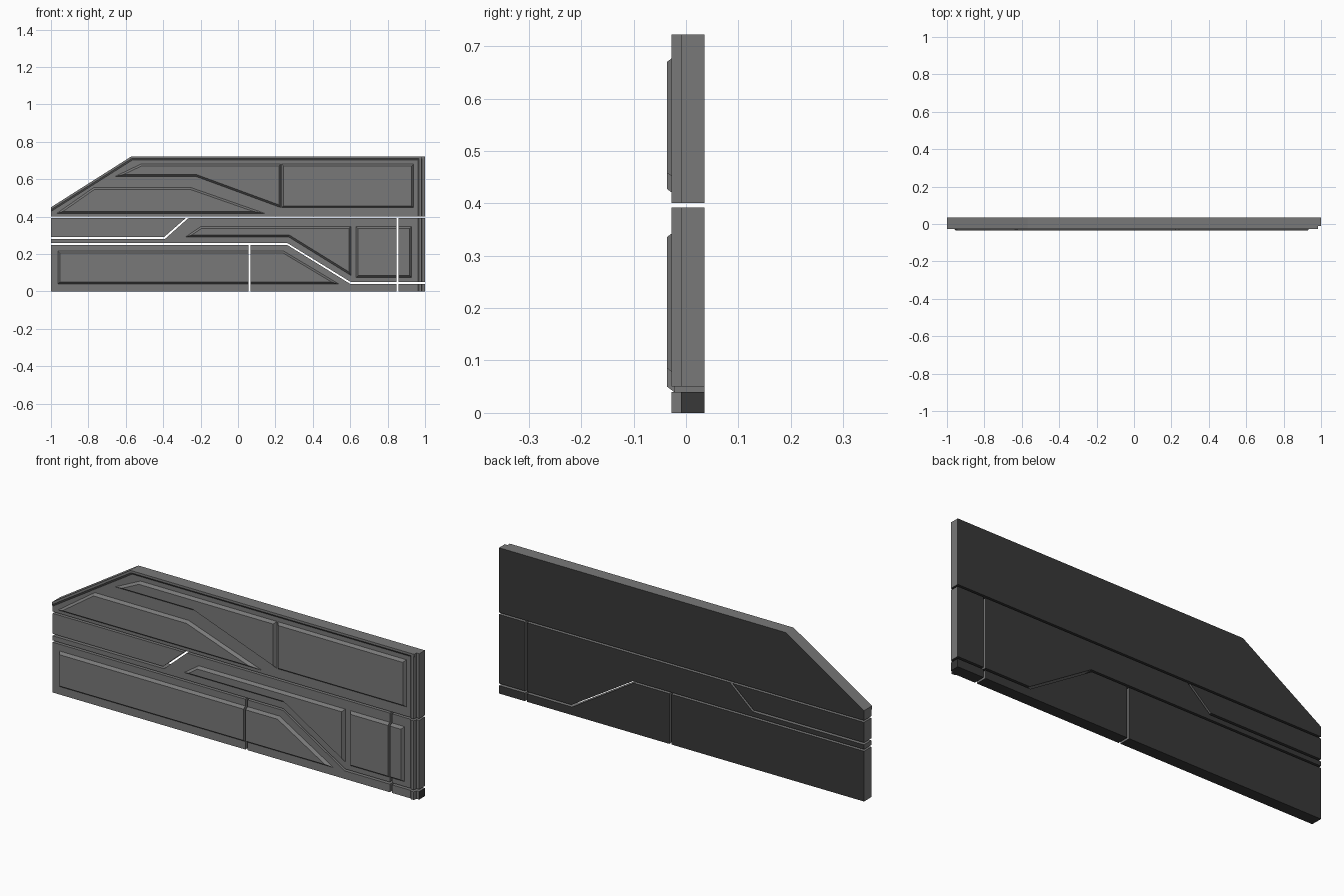
import bpy, bmesh

old = bpy.data.objects.get("Cube")
if old:
    bpy.data.objects.remove(old, do_unlink=True)


def material(name, value):
    mat = bpy.data.materials.new(name)
    mat.use_nodes = True
    colour = (value, value, value, 1)
    mat.diffuse_color = colour
    mat.node_tree.nodes["Principled BSDF"].inputs["Base Color"].default_value = colour
    return mat


grey = material("mid grey", 0.19)
dark = material("dark grey", 0.04)

BACK, FACE, RIM, RAISED = 0.035, -0.022, -0.028, -0.036
SEAT = FACE + 0.002  # raised parts sink slightly into the boards


def inset(points, d):
    """Move every edge of a counter-clockwise outline inwards by d."""
    result = []
    n = len(points)
    for i in range(n):
        (ax, az), (bx, bz), (cx, cz) = points[i - 1], points[i], points[(i + 1) % n]
        l1 = ((bx - ax) ** 2 + (bz - az) ** 2) ** 0.5
        l2 = ((cx - bx) ** 2 + (cz - bz) ** 2) ** 0.5
        n1 = (-(bz - az) / l1, (bx - ax) / l1)
        n2 = (-(cz - bz) / l2, (cx - bx) / l2)
        k = d / (1 + n1[0] * n2[0] + n1[1] * n2[1])
        result.append((bx + k * (n1[0] + n2[0]), bz + k * (n1[1] + n2[1])))
    return result


def slab(name, points, back, front, front_points=None):
    """Solid between a rear outline and a front outline, both in x and z."""
    bm = bmesh.new()
    rear = [bm.verts.new((x, back, z)) for x, z in points]
    fore = [bm.verts.new((x, front, z)) for x, z in front_points or points]
    bm.faces.new(rear[::-1])
    bm.faces.new(fore)
    for i in range(len(rear)):
        j = (i + 1) % len(rear)
        bm.faces.new((rear[i], rear[j], fore[j], fore[i]))
    bmesh.ops.recalc_face_normals(bm, faces=bm.faces[:])
    mesh = bpy.data.meshes.new(name)
    bm.to_mesh(mesh)
    bm.free()
    mesh.materials.append(grey)
    mesh.materials.append(dark)
    obj = bpy.data.objects.new(name, mesh)
    bpy.context.collection.objects.link(obj)
    return obj


def box(x0, x1, z0, z1):
    return [(x0, z0), (x1, z0), (x1, z1), (x0, z1)]


def cut(obj, cutter):
    mod = obj.modifiers.new("cut", "BOOLEAN")
    mod.operation = "DIFFERENCE"
    mod.solver = "EXACT"
    mod.object = cutter


def cutter(name, points, back, front):
    obj = slab(name, points, back, front)
    obj.hide_render = True
    obj.hide_set(True)
    return obj


# Cutters for the vertical gaps and the stepped right end
low_gap = cutter("low_gap_cutter", box(0.056, 0.067, -0.1, 0.252), 0.1, -0.1)
right_gap = cutter("right_gap_cutter", box(0.847, 0.858, -0.1, 0.395), 0.1, -0.1)
end_step = cutter("end_step_cutter", box(0.985, 1.1, -0.1, 0.9), -0.01, -0.1)

# Main boards, separated by open gaps
boards = {
    "upper_board": [(-1, 0.401), (1, 0.401), (1, 0.722), (-0.57, 0.722), (-1, 0.45)],
    "left_board": [(-1, 0.291), (-0.395, 0.291), (-0.28, 0.392), (-1, 0.392)],
    "middle_board": [(-1, 0.258), (0.265, 0.258), (0.603, 0.05), (0.847, 0.05),
                     (0.847, 0.392), (-0.265, 0.392), (-0.39, 0.281), (-1, 0.281)],
    "right_board": box(0.858, 1, 0.05, 0.392),
    "lower_left_board": box(-1, 0.056, 0, 0.249),
    "lower_middle_board": [(0.067, 0), (0.847, 0), (0.847, 0.04), (0.6, 0.04),
                           (0.262, 0.249), (0.067, 0.249)],
    "lower_right_board": box(0.858, 1, 0, 0.04),
}
for name, outline in boards.items():
    board = slab(name, outline, BACK, FACE)
    # Dark backs and undersides, and the dark end of the small corner piece
    for face in board.data.polygons:
        corner_end = name == "lower_right_board" and face.normal.x > 0.9
        if face.normal.y > 0.9 or face.normal.z < -0.9 or corner_end:
            face.material_index = 1
    if max(x for x, z in outline) == 1:
        cut(board, end_step)

# Raised rim along the slanted and top edges, sloped on its inner side
slab("top_rim",
     [(-1, 0.45), (-1, 0.424), (-0.563, 0.7), (0.985, 0.7), (0.985, 0.722), (-0.57, 0.722)],
     SEAT, RIM,
     [(-1, 0.45), (-1, 0.437), (-0.567, 0.711), (0.985, 0.711), (0.985, 0.722), (-0.57, 0.722)])

# Upright ribs by the right end
for name, z0, z1 in (("upper_rib", 0.401, 0.722), ("middle_rib", 0.05, 0.392),
                     ("lower_rib", 0, 0.04)):
    slab(name, box(0.96, 0.985, z0, z1), SEAT, RIM, box(0.967, 0.982, z0, z1))

# Raised panels with sloped sides
panels = {
    "upper_long_panel": [(-0.665, 0.613), (-0.225, 0.613), (0.23, 0.446),
                         (0.23, 0.682), (-0.52, 0.682)],
    "upper_right_panel": box(0.232, 0.94, 0.446, 0.682),
    "upper_left_panel": [(-0.975, 0.415), (0.155, 0.415), (-0.255, 0.558), (-0.77, 0.558)],
    "middle_panel": [(-0.285, 0.29), (0.27, 0.29), (0.605, 0.083),
                     (0.605, 0.348), (-0.2, 0.348)],
    "right_panel": box(0.63, 0.93, 0.073, 0.348),
    "lower_panel": [(-0.965, 0.038), (0.545, 0.038), (0.245, 0.217), (-0.965, 0.217)],
}
for name, outline in panels.items():
    panel = slab(name, outline, SEAT, RAISED, inset(outline, 0.012))
    if name == "right_panel":
        cut(panel, right_gap)
    if name == "lower_panel":
        cut(panel, low_gap)
